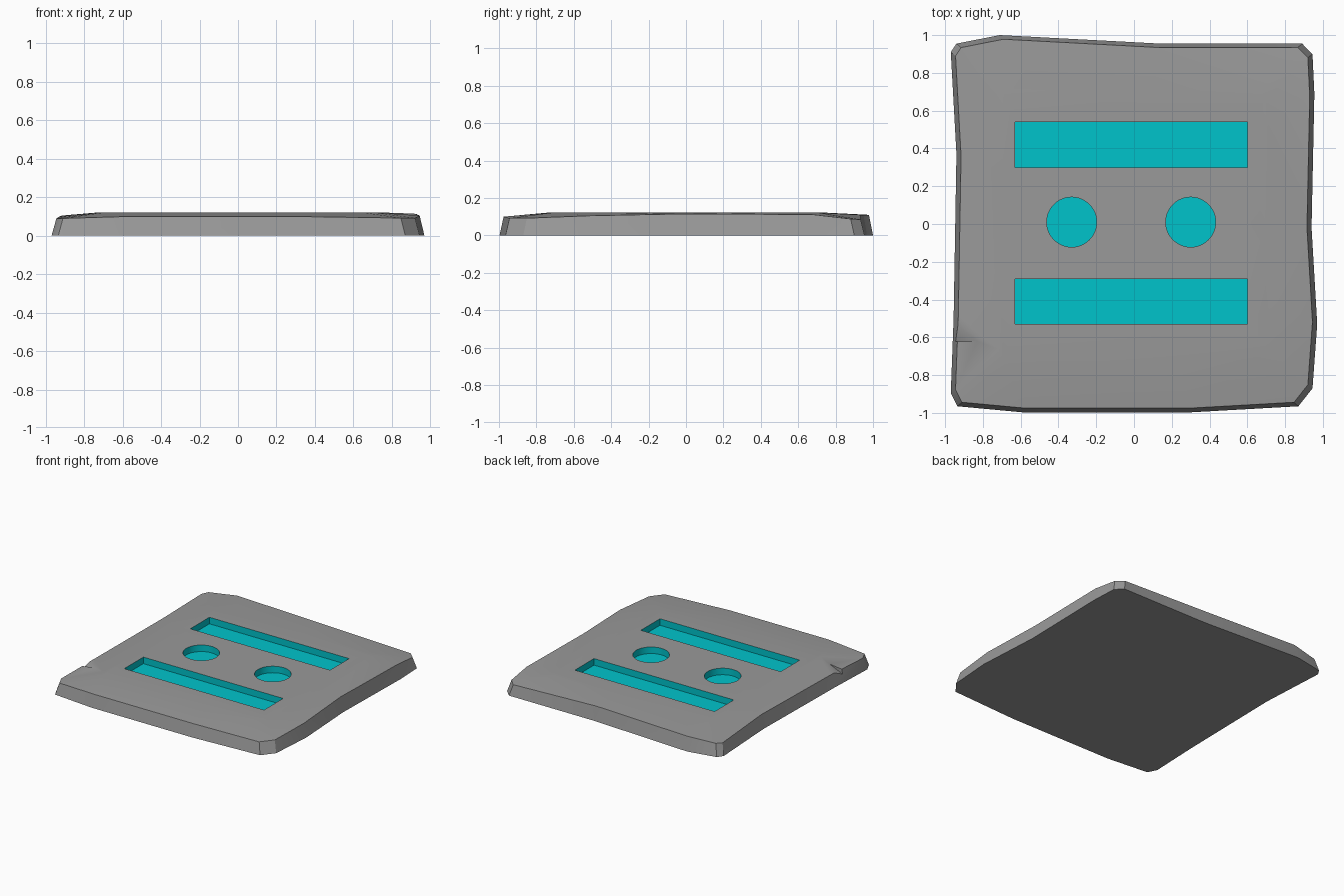
import bpy, bmesh

if "Cube" in bpy.data.objects:
    bpy.data.objects.remove(bpy.data.objects["Cube"])

# Worn outline: base x, base y, rim height
OUTLINE = [
    (-0.97, 0.91, 0.09), (-0.97, -0.895, 0.09), (-0.935, -0.965, 0.09), (-0.59, -0.997, 0.10),
    (0.30, -0.997, 0.10), (0.87, -0.965, 0.092), (0.945, -0.87, 0.092), (0.97, -0.53, 0.105),
    (0.94, -0.02, 0.115), (0.955, 0.69, 0.112), (0.945, 0.90, 0.088), (0.89, 0.955, 0.085),
    (0.14, 0.955, 0.11), (-0.71, 1.0, 0.11), (-0.94, 0.955, 0.095),
]
OUTLINE.insert(1, (-0.94, 0.37, 0.105))
OUTLINE.insert(2, (-0.955, -0.5, 0.10))
TOP, FLOOR = 0.122, 0.07

cyan = bpy.data.materials.new("cyan")
cyan.diffuse_color = (0.0, 0.55, 0.6, 1)
cyan.use_nodes = True
cyan.node_tree.nodes["Principled BSDF"].inputs["Base Color"].default_value = cyan.diffuse_color
grey = bpy.data.materials.new("grey")
grey.diffuse_color = (0.32, 0.32, 0.32, 1)
grey.use_nodes = True
grey.node_tree.nodes["Principled BSDF"].inputs["Base Color"].default_value = grey.diffuse_color


def finish(name, bm, mat):
    bmesh.ops.recalc_face_normals(bm, faces=bm.faces)
    mesh = bpy.data.meshes.new(name)
    bm.to_mesh(mesh)
    bm.free()
    mesh.materials.append(mat)
    obj = bpy.data.objects.new(name, mesh)
    bpy.context.collection.objects.link(obj)
    return obj


def cut(target, cutter):
    mod = target.modifiers.new("cut", 'BOOLEAN')
    mod.operation, mod.solver, mod.object = 'DIFFERENCE', 'EXACT', cutter
    mod.material_mode = 'TRANSFER'
    bpy.context.view_layer.objects.active = target
    bpy.ops.object.modifier_apply(modifier=mod.name)
    bpy.data.objects.remove(cutter)


# Slab: base outline, inset rim, gently raised flat middle
bm = bmesh.new()
rings = [
    [bm.verts.new((x, y, 0)) for x, y, h in OUTLINE],
    [bm.verts.new((x * 0.974, y * 0.978, h)) for x, y, h in OUTLINE],
    [bm.verts.new((x * 0.74, y * 0.74, TOP)) for x, y, h in OUTLINE],
]
n = len(OUTLINE)
for low, high in zip(rings, rings[1:]):
    for i in range(n):
        j = (i + 1) % n
        bm.faces.new((low[i], low[j], high[j], high[i]))
bm.faces.new(rings[0])
bm.faces.new(rings[-1])
bmesh.ops.triangulate(bm, faces=[f for f in bm.faces if len(f.verts) == 4])
slab = finish("stone_slab", bm, grey)

# Two rectangular recesses
for y in (0.42, -0.41):
    bm = bmesh.new()
    bmesh.ops.create_cube(bm, size=1)
    bmesh.ops.scale(bm, vec=(1.23, 0.24, 0.3), verts=bm.verts)
    bmesh.ops.translate(bm, vec=(-0.015, y, FLOOR + 0.15), verts=bm.verts)
    cut(slab, finish("slot_cutter", bm, cyan))

# Two round recesses
for x in (-0.33, 0.30):
    bm = bmesh.new()
    bmesh.ops.create_cone(bm, cap_ends=True, segments=48, radius1=0.132, radius2=0.132, depth=0.3)
    bmesh.ops.translate(bm, vec=(x, 0.01, FLOOR + 0.15), verts=bm.verts)
    cut(slab, finish("round_cutter", bm, cyan))

# Chip broken out of the left edge
bm = bmesh.new()
for x, y, z in ((-0.82, -0.62, 0.114), (-1.1, -0.40, 0.08), (-1.1, -0.625, -0.01)):
    bm.verts.new((x, y, z))
    bm.verts.new((x, y, 0.3))
bmesh.ops.convex_hull(bm, input=bm.verts)
cut(slab, finish("chip_cutter", bm, grey))

# Smooth shading with sharp edges
bpy.ops.object.select_all(action='DESELECT')
slab.select_set(True)
bpy.context.view_layer.objects.active = slab
bpy.ops.object.shade_smooth_by_angle(angle=0.5)
